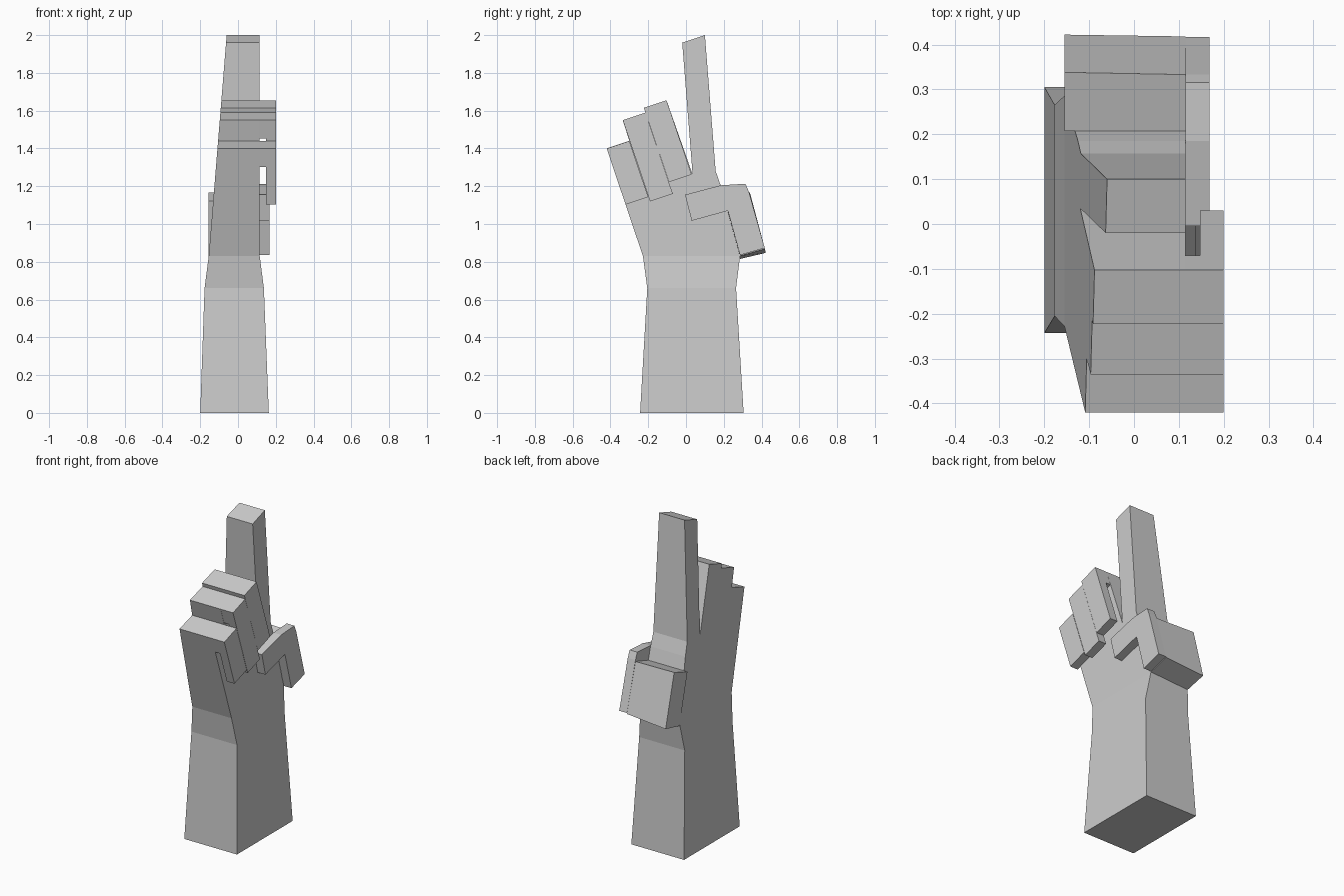
import bpy, bmesh
from mathutils import Vector

if "Cube" in bpy.data.objects:
    bpy.data.objects.remove(bpy.data.objects["Cube"])


def loft(name, loops):
    """Closed solid through equal-length point loops, capped at both ends."""
    bm = bmesh.new()
    rings = [[bm.verts.new(p) for p in loop] for loop in loops]
    n = len(rings[0])
    for a, b in zip(rings, rings[1:]):
        for i in range(n):
            j = (i + 1) % n
            bm.faces.new((a[i], a[j], b[j], b[i]))
    bm.faces.new(rings[0][::-1])
    bm.faces.new(rings[-1])
    bmesh.ops.recalc_face_normals(bm, faces=bm.faces[:])
    me = bpy.data.meshes.new(name)
    bm.to_mesh(me)
    bm.free()
    ob = bpy.data.objects.new(name, me)
    bpy.context.collection.objects.link(ob)
    return ob


def side(profile, x):
    return [(x, y, z) for y, z in profile]


def back_x(z):
    # sloping back of the hand
    return -0.155 + (z - 0.83) * 0.0812


PALM_X = 0.115

# forearm and wrist: (z, x0, x1, y0, y1)
sections = [(0, -0.2, 0.163, -0.243, 0.305),
            (0.66, -0.177, 0.137, -0.205, 0.265),
            (0.83, -0.155, PALM_X, -0.228, 0.286)]
loft("forearm", [[(x0, y0, z), (x1, y0, z), (x1, y1, z), (x0, y1, z)]
                 for z, x0, x1, y0, y1 in sections])

# palm with finger bases and the raised index finger
palm = [(-0.228, 0.83), (-0.42, 1.4), (-0.30, 1.44), (-0.335, 1.55),
        (-0.215, 1.59), (-0.223, 1.615), (-0.103, 1.655), (0.035, 1.262),
        (-0.02, 1.96), (0.10, 2.0), (0.157, 1.28), (0.185, 1.2), (0.286, 0.83)]
loft("palm_and_index", [[(back_x(z), y, z) for y, z in palm], side(palm, PALM_X)])

# curled fingers: hooks folded over in front of the palm
# (top corner, tip corner) along the outer edge of each finger
across = Vector((0, 0.12, 0.04))
fingers = {"little_finger": ((-0.42, 1.4), (-0.32, 1.103)),
           "ring_finger": ((-0.335, 1.55), (-0.19, 1.12)),
           "middle_finger": ((-0.223, 1.615), (-0.09, 1.222))}
for name, (top, tip) in fingers.items():
    top, tip = Vector((0, *top)), Vector((0, *tip))
    under = top + (tip - top).normalized() * 0.103
    hook = [(PALM_X, top), (0.2, top), (0.2, tip),
            (0.147, tip), (0.147, under), (PALM_X, under)]
    edge = [p + Vector((x, 0, 0)) for x, p in hook]
    loft(name, [edge, [p + across for p in edge]])

# thumb base on the rear edge of the palm
loft("thumb_base", [
    side([(0.286, 0.815), (0.207, 1.122), (0.338, 1.168), (0.422, 0.847)], -0.155),
    side([(0.286, 0.831), (0.207, 1.122), (0.333, 1.162), (0.418, 0.868)], PALM_X)])

# thumb tip, bent across the front of the palm
thumb = [(-0.005, 1.155), (0.185, 1.205), (0.315, 1.213), (0.333, 1.17),
         (0.417, 0.873), (0.286, 0.835), (0.222, 1.07), (0.03, 1.017)]
loft("thumb_tip", [side(thumb, PALM_X), side(thumb, 0.168)])
